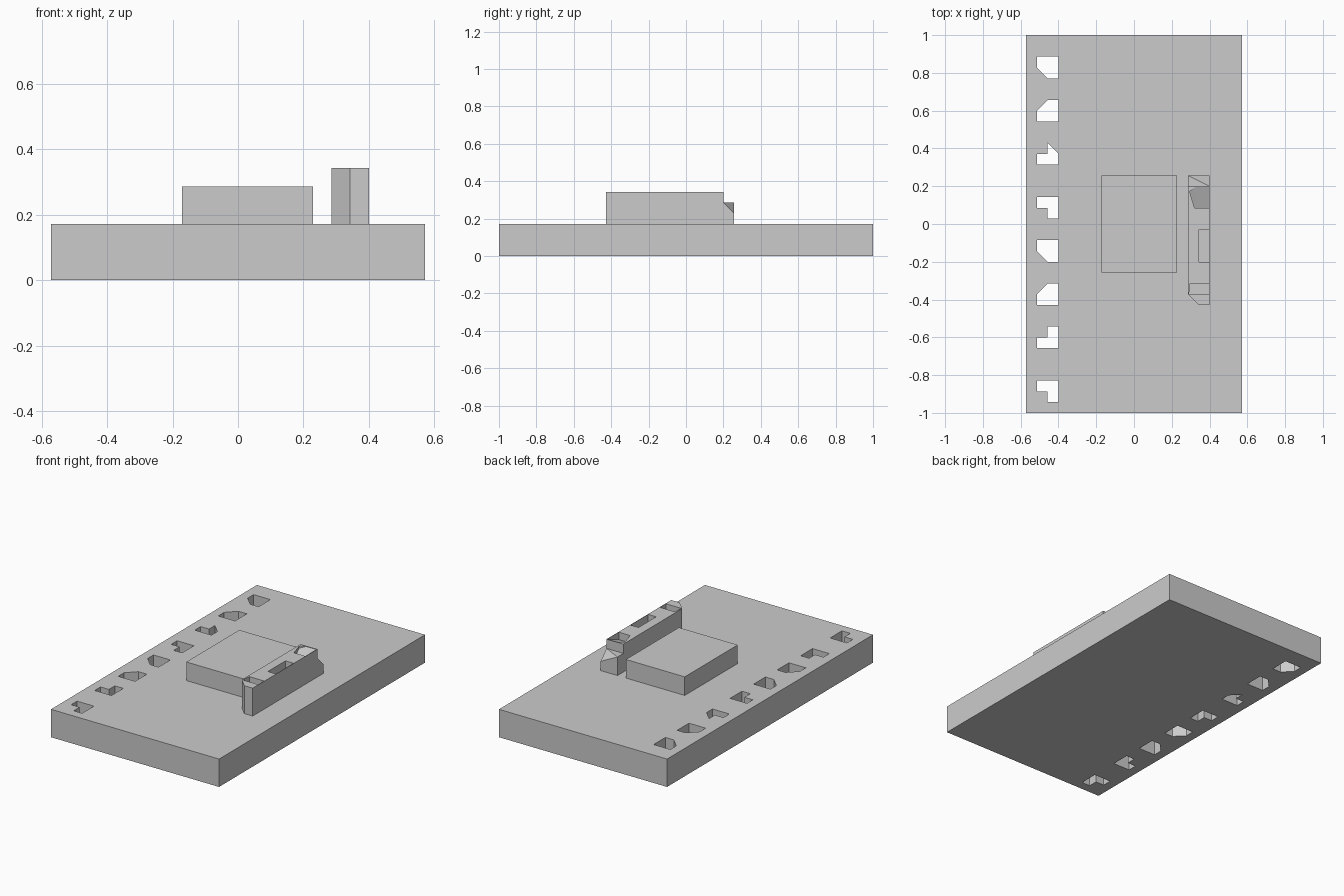
import bpy, bmesh
from mathutils import Vector

if "Cube" in bpy.data.objects:
    bpy.data.objects.remove(bpy.data.objects["Cube"], do_unlink=True)

U = 2 / 35  # one grid cell; the board is 20 x 35 x 3 cells

grey = bpy.data.materials.new("light_grey")
grey.use_nodes = True
grey.diffuse_color = (0.6, 0.6, 0.6, 1)
grey.node_tree.nodes["Principled BSDF"].inputs["Base Color"].default_value = grey.diffuse_color


def place(x, y, z):
    return Vector(((x - 10) * U, (y - 17.5) * U, z * U))


def add_prism(bm, outline, z0, z1):
    """Extrude a cell outline between two heights."""
    face = bm.faces.new([bm.verts.new(place(x, y, z0)) for x, y in outline])
    ext = bmesh.ops.extrude_face_region(bm, geom=[face])
    top = [v for v in ext["geom"] if isinstance(v, bmesh.types.BMVert)]
    bmesh.ops.translate(bm, verts=top, vec=(0, 0, (z1 - z0) * U))


def add_hull(bm, points):
    verts = [bm.verts.new(place(*p)) for p in points]
    bmesh.ops.convex_hull(bm, input=verts)


def finish(name, bm):
    bmesh.ops.recalc_face_normals(bm, faces=bm.faces)
    mesh = bpy.data.meshes.new(name)
    bm.to_mesh(mesh)
    bm.free()
    mesh.materials.append(grey)
    obj = bpy.data.objects.new(name, mesh)
    bpy.context.collection.objects.link(obj)
    return obj


def rect(x0, x1, y0, y1):
    return [(x0, y0), (x1, y0), (x1, y1), (x0, y1)]


def solid(name, outline, z0, z1):
    bm = bmesh.new()
    add_prism(bm, outline, z0, z1)
    return finish(name, bm)


def carve(obj, cutter):
    cutter.hide_render = True
    cutter.hide_viewport = True
    mod = obj.modifiers.new("carve", "BOOLEAN")
    mod.operation = "DIFFERENCE"
    mod.solver = "EXACT"
    mod.object = cutter


# Board with a row of through holes
board = solid("board", rect(0, 20, 0, 35), 0, 3)

cut_low = [(0, 1), (1, 0), (2, 0), (2, 2), (0, 2)]
cut_high = [(0, 0), (2, 0), (2, 2), (1, 2), (0, 1)]
foot = [(0, 0), (2, 0), (2, 2), (1, 2), (1, 1), (0, 1)]
arm = [(0, 1), (1, 1), (1, 0), (2, 0), (2, 2), (0, 2)]
fin = [(0, 0), (2, 0), (2, 1), (1, 2), (1, 1), (0, 1)]
rows = [(1, arm), (6, foot), (10, cut_high), (14, cut_low),
        (18, arm), (23, fin), (27, cut_high), (31, cut_low)]

bm = bmesh.new()
for y, shape in rows:
    add_prism(bm, [(px + 1, py + y) for px, py in shape], -1, 4)
carve(board, finish("hole_cutter", bm))

# Raised square block
solid("center_block", rect(7, 14, 13, 22), 3, 5)

# Tall bar with a chamfered front corner and recesses in its top
bar = solid("side_bar", [(15, 11), (16, 10), (17, 10), (17, 21), (15, 21)], 3, 6)
RIM = 16.95
bm = bmesh.new()
add_prism(bm, [(15.1, 11), (RIM, 11), (RIM, 12), (15.2, 12)], 5, 7)
add_prism(bm, rect(16, RIM, 14, 17), 5, 7)
# ramped recess near the back end
ramp = [(15.6, 19, 5.2), (RIM, 19, 5.2), (RIM, 20.95, 5.95),
        (15.7, 20.95, 5.95), (15.16, 20.5, 5.8)]
add_hull(bm, ramp + [(x, y, 7) for x, y, z in ramp])
carve(bar, finish("recess_cutter", bm))

# Lower back end of the bar, its outer corner sloping down
bm = bmesh.new()
add_hull(bm, [(x, y, 3) for x, y in rect(15, 17, 21, 22)] +
         [(15, 21, 5), (17, 21, 5), (15, 22, 5), (17, 22, 4)])
finish("bar_back_end", bm)
